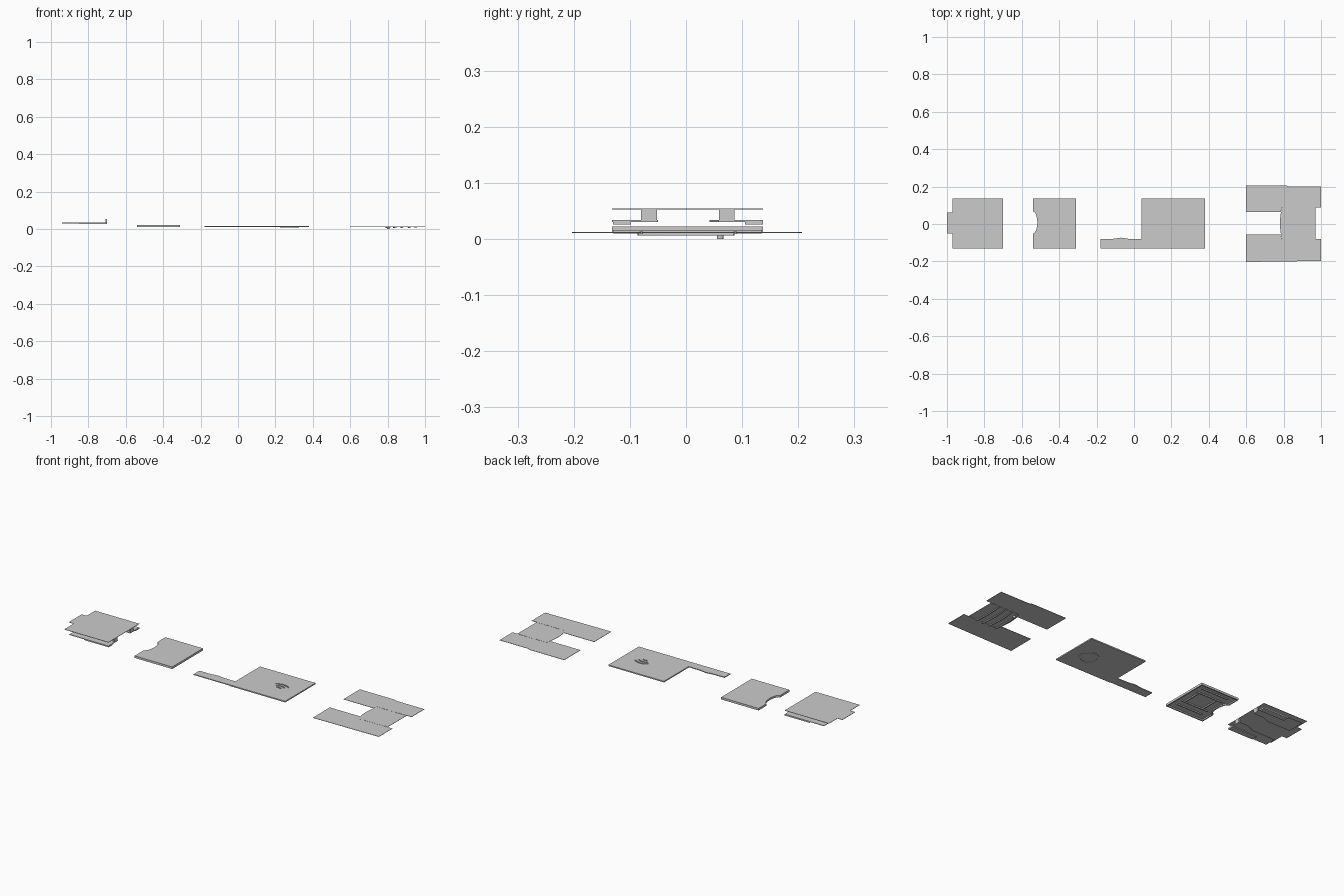
import bpy, bmesh, math


def prism(name, pts, z0, z1):
    """Extrude an xy outline between two heights."""
    bm = bmesh.new()
    face = bm.faces.new([bm.verts.new((x, y, z0)) for x, y in pts])
    new = bmesh.ops.extrude_face_region(bm, geom=[face])
    bmesh.ops.translate(bm, vec=(0, 0, z1 - z0),
                        verts=[v for v in new["geom"] if isinstance(v, bmesh.types.BMVert)])
    bmesh.ops.recalc_face_normals(bm, faces=bm.faces)
    me = bpy.data.meshes.new(name)
    bm.to_mesh(me)
    bm.free()
    ob = bpy.data.objects.new(name, me)
    bpy.context.collection.objects.link(ob)
    return ob


def box(name, x0, x1, y0, y1, z0, z1):
    return prism(name, [(x0, y0), (x1, y0), (x1, y1), (x0, y1)], z0, z1)


def arc(cx, cy, r, a0, a1, n=14, ry=None):
    return [(cx + r * math.cos(math.radians(a0 + (a1 - a0) * i / n)),
             (cy + (ry or r) * math.sin(math.radians(a0 + (a1 - a0) * i / n)))) for i in range(n + 1)]


def band(cx, cy, r, width, a0, a1):
    """Closed outline of a curved strip."""
    return arc(cx, cy, r + width, a0, a1) + arc(cx, cy, r, a1, a0)


def cut(target, cutter):
    mod = target.modifiers.new("cut", "BOOLEAN")
    mod.object = cutter
    mod.solver = "EXACT"
    cutter.hide_render = True
    cutter.hide_set(True)


# Clip cover: thin top sheet with a narrow end tab
prism("cover_sheet", [(-0.97, -0.132), (-0.70, -0.132), (-0.70, 0.137), (-0.97, 0.137),
                      (-0.97, 0.062), (-1.0, 0.062), (-1.0, -0.05), (-0.97, -0.05)], 0.0525, 0.0545)
# Clip cover: side plates, upright end tabs and lower lips
prism("cover_lower_plate_front", [(-0.94, -0.132), (-0.70, -0.132), (-0.70, -0.05),
                                  (-0.76, -0.05), (-0.80, -0.07), (-0.94, -0.07)], 0.031, 0.034)
prism("cover_lower_plate_back", [(-0.94, 0.137), (-0.70, 0.137), (-0.70, 0.058),
                                 (-0.76, 0.058), (-0.80, 0.042), (-0.94, 0.042)], 0.031, 0.034)
for side, (y0, y1), (l0, l1) in (("front", (-0.08, -0.052), (-0.13, -0.098)),
                                 ("back", (0.059, 0.086), (0.105, 0.137))):
    box("cover_end_tab_" + side, -0.708, -0.70, y0, y1, 0.031, 0.0535)
    box("cover_lip_" + side, -0.85, -0.70, l0, l1, 0.026, 0.031)

# Notched tray: top plate with a shallow finger scoop
scoop = arc(-0.54, 0.008, 0.023, 90, -90, ry=0.058)
outline = [(-0.54, -0.132), (-0.31, -0.132), (-0.31, 0.137), (-0.54, 0.137)] + scoop
prism("tray_top", outline, 0.018, 0.0225)
# Notched tray: rim walls and underside ribs
box("tray_wall_front", -0.54, -0.31, -0.132, -0.125, 0.011, 0.018)
box("tray_wall_back", -0.54, -0.31, 0.130, 0.137, 0.011, 0.018)
box("tray_wall_end", -0.317, -0.31, -0.125, 0.130, 0.011, 0.018)
box("tray_wall_notch_front", -0.54, -0.534, -0.125, -0.05, 0.011, 0.018)
box("tray_wall_notch_back", -0.54, -0.534, 0.066, 0.130, 0.011, 0.018)
inner = arc(-0.54, 0.008, 0.030, -90, 90, ry=0.065)
prism("tray_scoop_wall", scoop + inner, 0.012, 0.018)
for i, y in enumerate((-0.09, -0.05, 0.06, 0.10)):
    box(f"tray_rib_{i}", -0.50, -0.34, y, y + 0.006, 0.012, 0.018)
for i, x in enumerate((-0.47, -0.36)):
    box(f"tray_cross_rib_{i}", x, x + 0.006, -0.05, 0.06, 0.012, 0.018)

# Main panel with long side arm
panel = box("main_panel", 0.04, 0.38, -0.130, 0.135, 0.010, 0.0165)
prism("panel_arm", [(-0.18, -0.130), (0.04, -0.130), (0.04, -0.080), (-0.03, -0.079),
                    (-0.07, -0.073), (-0.11, -0.079), (-0.18, -0.080)], 0.012, 0.0165)
# Curved vent grooves in the panel top
for i, r in enumerate((0.018, 0.038, 0.058)):
    cut(panel, prism(f"vent_cutter_{i}", band(0.262, -0.036, r, 0.007, 50, 130), 0.0125, 0.02))
# Round boss ring under the panel
ring = prism("panel_boss", arc(0.275, -0.01, 0.05, 0, 350, 35), 0.0075, 0.0105)
cut(ring, prism("boss_cutter", arc(0.275, -0.01, 0.042, 0, 350, 35), 0.006, 0.010))

# Folding frame: two long flaps
Z0, Z1 = 0.011, 0.0127
prism("flap_back", [(0.60, 0.065), (0.785, 0.065), (0.79, 0.088), (1.0, 0.088),
                    (1.0, 0.20), (0.83, 0.20), (0.81, 0.207), (0.60, 0.207)], Z0, Z1)
prism("flap_front", [(0.60, -0.203), (0.82, -0.20), (1.0, -0.197), (1.0, -0.080),
                     (0.79, -0.080), (0.785, -0.055), (0.60, -0.055)], Z0, Z1)
# Folding frame: bridge plate with a gently curved inner edge
prism("bridge_plate", [(0.79, -0.079), (0.97, -0.079), (0.97, 0.087), (0.79, 0.087)]
      + [(0.79 - 0.01 * math.sin(math.pi * i / 8), 0.087 - 0.166 * i / 8) for i in range(1, 8)], Z0, Z1)
# Curved ribs under the bridge
for i, x in enumerate((0.795, 0.835, 0.875, 0.915)):
    prism(f"bridge_rib_{i}", band(x + 0.49, 0.0, 0.49, 0.006, 170, 190), 0.0065, Z0)
# Hinge knuckles along both fold lines
for side, y in (("front", -0.0795), ("back", 0.0875)):
    for i in range(5):
        x = 0.80 + 0.035 * i
        box(f"hinge_{side}_{i}", x, x + 0.016, y - 0.003, y + 0.003, 0.009, 0.0135)
# Locating peg that reaches the ground
prism("locating_peg", arc(0.803, 0.061, 0.006, 0, 330, 11), 0.0, Z0)
